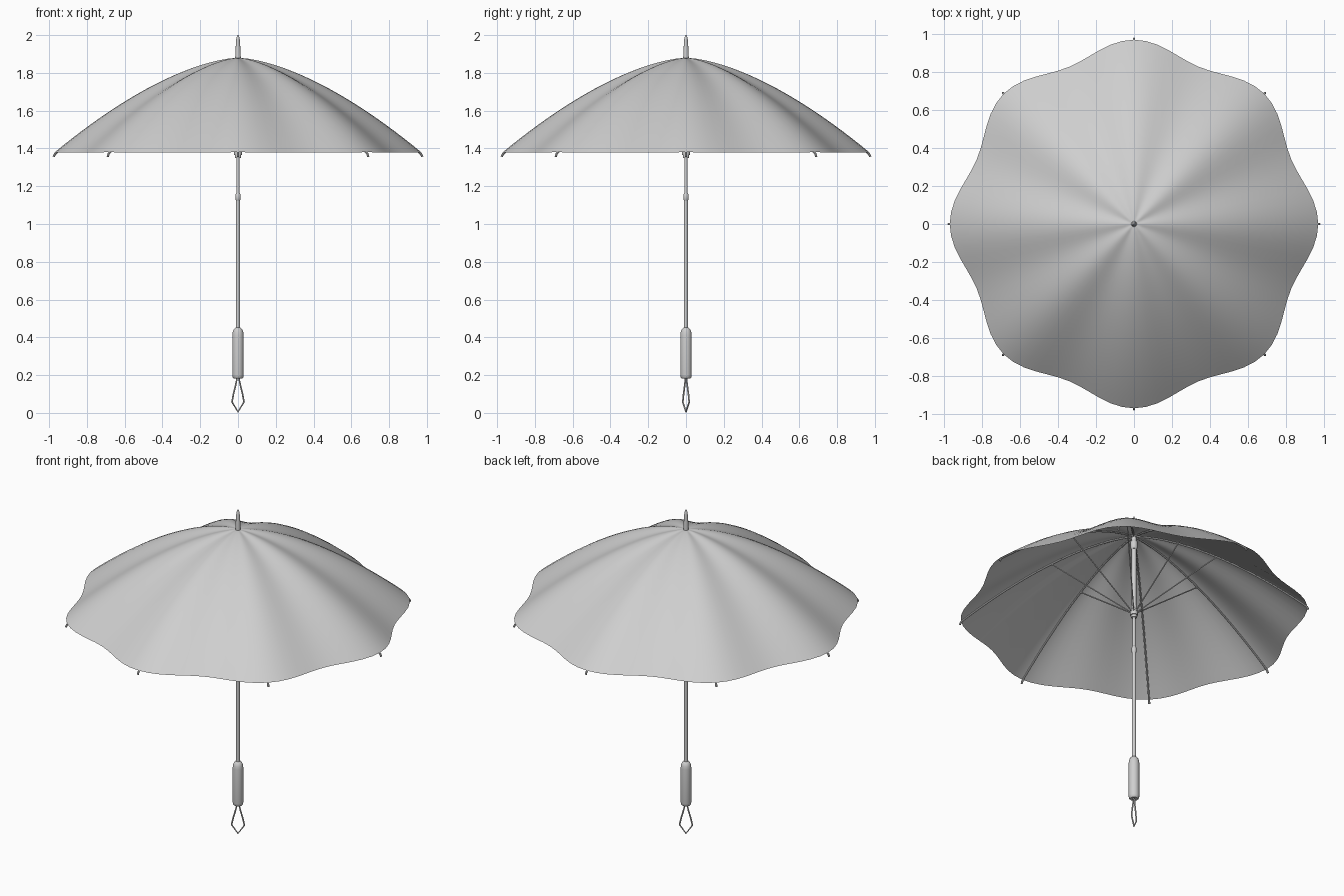
import bpy, bmesh, math

if "Cube" in bpy.data.objects:
    bpy.data.objects.remove(bpy.data.objects["Cube"])

RIBS = 8
APEX, DROP, RIM = 1.88, 0.50, 0.97

grey = bpy.data.materials.new("plain_grey")
grey.diffuse_color = (0.62, 0.62, 0.62, 1)
grey.use_nodes = True
grey.node_tree.nodes["Principled BSDF"].inputs["Base Color"].default_value = grey.diffuse_color


def finish(ob, angle=40):
    """Give the part its colour and smooth shading with sharp edges kept."""
    ob.data.materials.clear()
    ob.data.materials.append(grey)
    bpy.ops.object.select_all(action='DESELECT')
    ob.select_set(True)
    bpy.context.view_layer.objects.active = ob
    bpy.ops.object.shade_smooth_by_angle(angle=math.radians(angle))
    return ob


def mesh_object(name, bm):
    me = bpy.data.meshes.new(name)
    bm.to_mesh(me)
    bm.free()
    ob = bpy.data.objects.new(name, me)
    bpy.context.collection.objects.link(ob)
    return ob


def lathe(name, profile, sides=20):
    """Closed round part on the z axis from (radius, height) points."""
    bm = bmesh.new()
    rings = [[bm.verts.new((r * math.cos(math.tau * i / sides),
                            r * math.sin(math.tau * i / sides), z))
              for i in range(sides)] for r, z in profile]
    for a, b in zip(rings, rings[1:]):
        for i in range(sides):
            j = (i + 1) % sides
            bm.faces.new((a[i], a[j], b[j], b[i]))
    bm.faces.new(rings[0][::-1])
    bm.faces.new(rings[-1])
    return finish(mesh_object(name, bm))


def tubes(name, paths, radius, closed=False, res=2):
    """One object made of round wires that follow the given paths."""
    cu = bpy.data.curves.new(name, 'CURVE')
    cu.dimensions = '3D'
    cu.bevel_depth = radius
    cu.bevel_resolution = res
    cu.use_fill_caps = True
    for path in paths:
        sp = cu.splines.new('POLY')
        sp.points.add(len(path) - 1)
        for p, co in zip(sp.points, path):
            p.co = (*co, 1)
        sp.use_cyclic_u = closed
    ob = bpy.data.objects.new(name, cu)
    bpy.context.collection.objects.link(ob)
    bpy.ops.object.select_all(action='DESELECT')
    ob.select_set(True)
    bpy.context.view_layer.objects.active = ob
    bpy.ops.object.convert(target='MESH')
    return finish(bpy.context.view_layer.objects.active)


def crest(r):
    """Canopy height along a rib."""
    return APEX - DROP * (r / RIM) ** 1.6


def radial(points):
    """Repeat a (radius, height) path around all ribs."""
    return [[(r * math.cos(a), r * math.sin(a), z) for r, z in points]
            for a in (math.tau * k / RIBS for k in range(RIBS))]


# canopy: scalloped sheet, high along the ribs and sagging between them
SEGS, ROWS = 96, 20
bm = bmesh.new()
top = bm.verts.new((0, 0, APEX))
prev = None
for row in range(1, ROWS + 1):
    ring = []
    for i in range(SEGS):
        a = math.tau * i / SEGS
        wave = math.cos(RIBS * a)
        r = (0.9325 + 0.0375 * wave) * row / ROWS
        z = crest(r) - 0.034 * r * (1 - wave)
        ring.append(bm.verts.new((r * math.cos(a), r * math.sin(a), z)))
    for i in range(SEGS):
        j = (i + 1) % SEGS
        if prev:
            bm.faces.new((prev[i], ring[i], ring[j], prev[j]))
        else:
            bm.faces.new((top, ring[i], ring[j]))
    prev = ring
finish(mesh_object("canopy", bm), 60)

# frame: ribs under the canopy, stretchers to the runner, bent rib tips
rib_path = [(r, crest(r) - 0.009) for r in [0.015 + 0.95 * k / 16 for k in range(17)]]
tubes("ribs", radial(rib_path), 0.005)
tubes("stretchers", radial([(0.015, 1.385), (0.46, crest(0.46) - 0.012)]), 0.0035)
tubes("rib_tips", radial([(0.955, 1.383), (0.969, 1.371), (0.976, 1.356)]), 0.006)

# shaft: lower tube, collar and upper tube
lathe("lower_shaft", [(0.011, 0.43), (0.011, 1.15)])
lathe("shaft_collar", [(0.011, 1.125), (0.014, 1.13), (0.014, 1.155), (0.009, 1.165)])
lathe("middle_shaft", [(0.0085, 1.15), (0.0085, 1.40)])
lathe("upper_shaft", [(0.013, 1.40), (0.013, 1.87)])

# runner and top notch that hold the frame
lathe("runner", [(0.016, 1.35), (0.016, 1.365), (0.021, 1.365), (0.021, 1.40),
                 (0.016, 1.405), (0.016, 1.425)])
lathe("top_notch", [(0.014, 1.79), (0.02, 1.80), (0.02, 1.835), (0.014, 1.845)])

# ferrule spike on top
lathe("ferrule", [(0.015, 1.865), (0.0145, 1.89), (0.012, 1.94), (0.009, 1.98),
                  (0.006, 1.994), (0.002, 2.0)])

# handle grip with a rounded top
lathe("handle", [(0.022, 0.182), (0.028, 0.188), (0.03, 0.20), (0.03, 0.41),
                 (0.028, 0.428), (0.023, 0.442), (0.015, 0.45), (0.011, 0.452)], 24)

# wrist strap: thin loop hanging diagonally below the handle
half = [(0.15, 0.185), (0.4, 0.145), (0.75, 0.10), (1.0, 0.058)]
loop = half + [(0, 0.006)] + [(-w, z) for w, z in reversed(half)]
tubes("wrist_strap", [[(0.032 * w, 0.017 * w, z) for w, z in loop]], 0.0045, closed=True)
